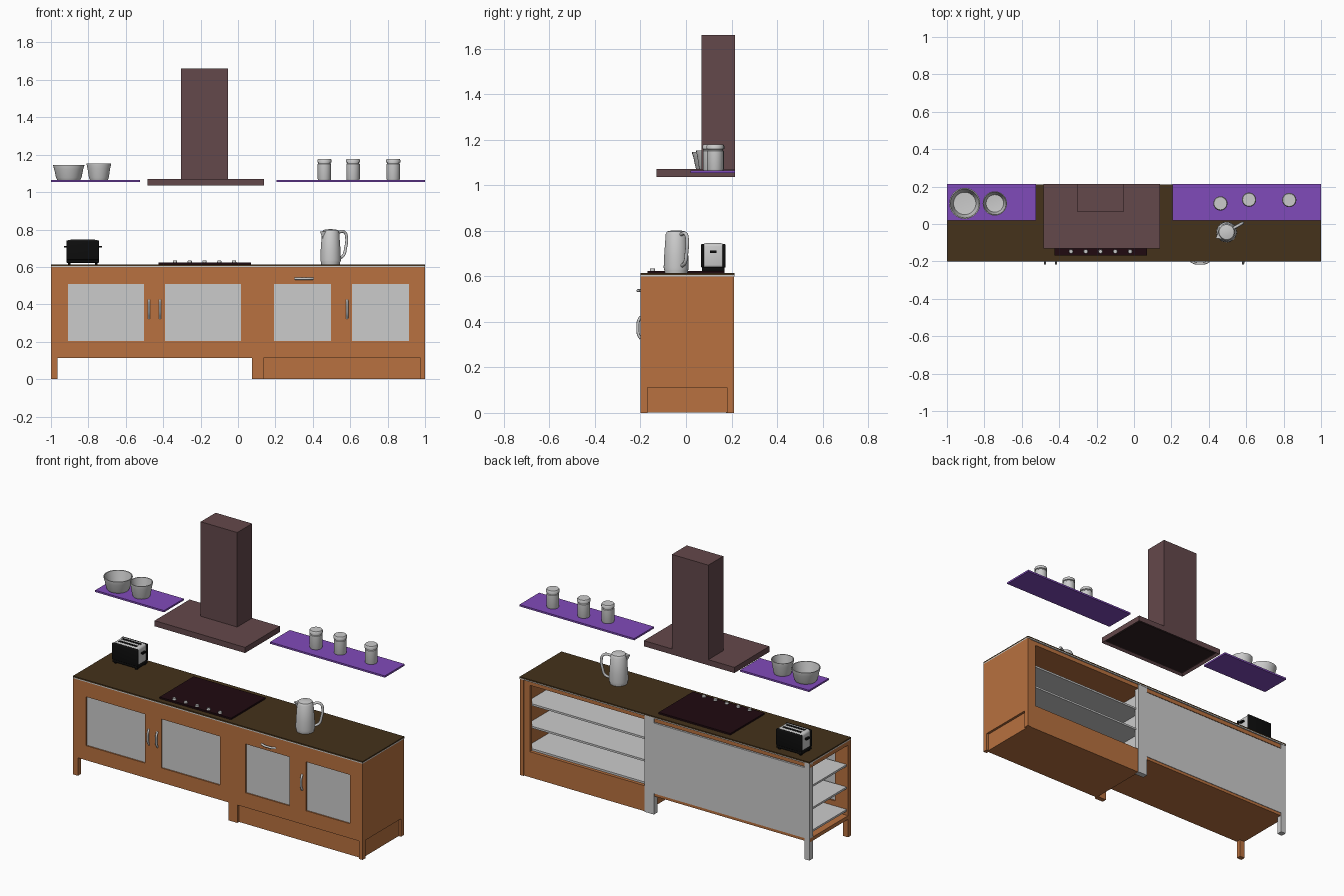
import bpy, bmesh, math
from mathutils import Vector

if "Cube" in bpy.data.objects:
    bpy.data.objects.remove(bpy.data.objects["Cube"])


def mat(name, rgb):
    m = bpy.data.materials.new(name)
    m.diffuse_color = (*rgb, 1)
    m.use_nodes = True
    m.node_tree.nodes["Principled BSDF"].inputs["Base Color"].default_value = m.diffuse_color
    return m


WOOD = mat("wood", (0.48, 0.165, 0.05))
COUNTER = mat("dark_counter", (0.058, 0.032, 0.011))
HOOD = mat("hood_metal", (0.127, 0.065, 0.07))
FILTER = mat("hood_filter", (0.03, 0.015, 0.017))
PURPLE = mat("purple_shelf", (0.216, 0.069, 0.49))
HOB = mat("hob_glass", (0.014, 0.003, 0.005))
BLACK = mat("black", (0.004, 0.004, 0.004))


def finish(bm, name, m=None, smooth=False):
    bmesh.ops.recalc_face_normals(bm, faces=bm.faces)
    me = bpy.data.meshes.new(name)
    bm.to_mesh(me)
    bm.free()
    ob = bpy.data.objects.new(name, me)
    bpy.context.collection.objects.link(ob)
    if m:
        me.materials.append(m)
    if smooth:
        bpy.ops.object.select_all(action='DESELECT')
        ob.select_set(True)
        bpy.context.view_layer.objects.active = ob
        bpy.ops.object.shade_smooth_by_angle(angle=math.radians(35))
    return ob


def box(name, x, y, z, m=None, bevel=0):
    bm = bmesh.new()
    bmesh.ops.create_cube(bm, size=1)
    for v in bm.verts:
        v.co = [(a + b) / 2 + c * (b - a) for (a, b), c in zip((x, y, z), v.co)]
    if bevel:
        bmesh.ops.bevel(bm, geom=bm.edges[:], offset=bevel, segments=3,
                        profile=0.5, affect='EDGES')
    return finish(bm, name, m, bool(bevel))


def plate(name, us, zs, holes, to_world, depth, m):
    """Upright panel: a grid of cells with some left out, given thickness."""
    bm = bmesh.new()
    vs = [[bm.verts.new(to_world(u, z)) for z in zs] for u in us]
    for i in range(len(us) - 1):
        for j in range(len(zs) - 1):
            if (i, j) not in holes:
                bm.faces.new((vs[i][j], vs[i + 1][j], vs[i + 1][j + 1], vs[i][j + 1]))
    bmesh.ops.delete(bm, geom=[v for v in bm.verts if not v.link_faces], context='VERTS')
    ext = bmesh.ops.extrude_face_region(bm, geom=bm.faces[:], use_keep_orig=True)
    bmesh.ops.translate(bm, vec=depth, verts=[v for v in ext["geom"] if isinstance(v, bmesh.types.BMVert)])
    return finish(bm, name, m)


def lathe(name, profile, x, y, m=None, sides=32):
    bm = bmesh.new()
    vs = [bm.verts.new((x + r, y, z)) for r, z in profile]
    es = [bm.edges.new(p) for p in zip(vs, vs[1:])]
    bmesh.ops.spin(bm, geom=vs + es, cent=(x, y, 0), axis=(0, 0, 1),
                   angle=math.tau, steps=sides)
    bmesh.ops.remove_doubles(bm, verts=bm.verts, dist=1e-5)
    return finish(bm, name, m, True)


def tube(name, points, radius, m=None):
    cu = bpy.data.curves.new(name, 'CURVE')
    cu.dimensions = '3D'
    cu.bevel_depth = radius
    cu.bevel_resolution = 2
    cu.resolution_u = 6
    cu.use_fill_caps = True
    sp = cu.splines.new('BEZIER')
    sp.bezier_points.add(len(points) - 1)
    for p, co in zip(sp.bezier_points, points):
        p.co = co
        p.handle_left_type = p.handle_right_type = 'AUTO'
    ob = bpy.data.objects.new(name, cu)
    bpy.context.collection.objects.link(ob)
    if m:
        cu.materials.append(m)
    return ob


# Cabinet front with window openings and leg cut-outs
xs = [-1, -.965, -.909, -.503, -.39, .016, .075, .135, .192, .497, .61, .914, .975, 1]
low = {(i, 0) for i in (1, 2, 3, 4, 5, 7, 8, 9, 10, 11)}
windows = [2, 4, 8, 10]
plate("cabinet_front", xs, [0, .112, .203, .508, .6], low | {(i, 2) for i in windows},
      lambda u, z: (u, -.2, z), Vector((0, .03, 0)), WOOD)
for n, i in enumerate(windows):
    box(f"door_pane_{n + 1}", (xs[i], xs[i + 1]), (-.192, -.18), (.203, .508))

# Right end, back frame, carcass and plinth
plate("cabinet_right_end", [-.17, .18, .21], [0, .112, .6], {(0, 0)},
      lambda u, z: (1, u, z), Vector((-.025, 0, 0)), WOOD)
plate("back_opening_frame", [.14, .935, .975], [.112, .16, .575, .6], {(0, 1)},
      lambda u, z: (u, .205, z), Vector((0, -.02, 0)), WOOD)
box("cabinet_floor", (-1, .975), (-.17, .205), (.112, .135), WOOD)
box("cabinet_top", (-1, .975), (-.17, .205), (.575, .6), WOOD)
box("plinth", (.135, .985), (-.185, .205), (.001, .112), WOOD)
box("back_panel", (-.965, .075), (.19, .208), (.13, .57))
box("divider", (.075, .095), (-.17, .18), (.135, .575))
box("back_left_post", (-1, -.965), (.175, .21), (0, .6))
box("back_middle_post", (.075, .14), (.175, .21), (0, .6))
for n, z in enumerate((.16, .3, .44)):
    box(f"left_shelf_{n + 1}", (-.99, .075), (-.17, .19), (z, z + .012))
    box(f"right_shelf_{n + 1}", (.095, .975), (-.17, .185), (z, z + .012))

# Countertop
box("counter_underlay", (-1, 1), (-.2, .212), (.6, .606))
box("countertop", (-1, 1), (-.2, .212), (.606, .614), COUNTER)

# Bow handles
for n, x in enumerate((-.476, -.417, .583)):
    tube(f"door_handle_{n + 1}", [(x, -.198, .325), (x, -.209, .345), (x, -.211, .374),
                                  (x, -.209, .403), (x, -.198, .423)], .0065)
tube("drawer_handle", [(.305, -.198, .537), (.325, -.209, .537), (.353, -.211, .537),
                       (.381, -.209, .537), (.401, -.198, .537)], .0065)

# Hob with five knobs
box("hob", (-.425, .07), (-.168, .17), (.614, .624), HOB)
for n in range(5):
    lathe(f"hob_knob_{n + 1}", [(0, .634), (.010, .634), (.012, .624), (0, .624)],
          -.337 + .079 * n, -.147, None, 16)

# Extractor hood: canopy with recessed underside, and chimney
bm = bmesh.new()
bmesh.ops.create_cube(bm, size=1)
for v in bm.verts:
    v.co = (-.1725 + v.co.x * .625, .0425 + v.co.y * .345, 1.0525 + v.co.z * .035)
under = [f for f in bm.faces if f.normal.z < -.9]
bmesh.ops.inset_region(bm, faces=under, thickness=.02)
bmesh.ops.translate(bm, vec=(0, 0, .012), verts=under[0].verts[:])
finish(bm, "hood_canopy", HOOD)
box("hood_filter", (-.464, .119), (-.109, .194), (1.045, 1.048), FILTER)
box("hood_chimney", (-.305, -.053), (.068, .215), (1.069, 1.66), HOOD)

# Wall shelves
box("left_wall_shelf", (-1, -.525), (.02, .215), (1.054, 1.065), PURPLE)
box("right_wall_shelf", (.207, 1), (.02, .215), (1.054, 1.065), PURPLE)

# Bowls
for n, (x, r, h) in enumerate(((-.905, .083, .08), (-.744, .065, .087))):
    b = 1.065
    lathe(f"bowl_{n + 1}", [(0, b), (r * .74, b), (r * .82, b + h * .15), (r * .93, b + h * .7),
                            (r, b + h * .93), (r, b + h), (r * .93, b + h),
                            (r * .86, b + h * .7), (r * .72, b + h * .15), (0, b + h * .1)], x, .11)

# Canisters with lids
for n, (x, y) in enumerate(((.462, .11), (.615, .13), (.83, .128))):
    lathe(f"canister_{n + 1}", [(0, 1.065), (.034, 1.065), (.036, 1.07), (.036, 1.15),
                                (.033, 1.153), (.033, 1.157), (.038, 1.159), (.038, 1.172),
                                (.034, 1.178), (0, 1.178)], x, y)

# Toaster
box("toaster_body", (-.915, -.745), (.072, .168), (.636, .745), None, .014)
box("toaster_base", (-.918, -.742), (.07, .17), (.622, .64), BLACK, .004)
for n, (y0, y1) in enumerate(((.066, .08), (.16, .174))):
    box(f"toaster_side_{n + 1}", (-.918, -.742), (y0, y1), (.638, .742), BLACK, .005)
    yc = .102 + .036 * n
    box(f"toaster_slot_{n + 1}", (-.895, -.765), (yc - .009, yc + .009), (.74, .746), BLACK)
for n, x in enumerate((-.93, -.742)):
    box(f"toaster_lever_{n + 1}", (x, x + .014), (.105, .135), (.703, .713), BLACK)
for x in (-.91, -.765):
    for y in (.075, .15):
        box("toaster_foot", (x, x + .015), (y, y + .015), (.614, .623), BLACK)

# Kettle: body, spout and angled handle
kx, ky = .495, -.043
lathe("kettle_base", [(0, .614), (.05, .614), (.052, .628), (0, .628)], kx, ky)
lathe("kettle_body", [(0, .628), (.054, .628), (.055, .64), (.053, .69), (.046, .785),
                      (.043, .79), (.04, .797), (.02, .801), (0, .802)], kx, ky)
d = Vector((.87, .49, 0))
c = Vector((kx, ky, 0))
tube("kettle_handle", [c + d * r + Vector((0, 0, z)) for r, z in
                       ((.035, .782), (.085, .786), (.098, .76), (.092, .70), (.078, .66), (.05, .645))], .008)
bm = bmesh.new()
s = Vector((-d.y, d.x, 0))
tip = bm.verts.new(c - d * .066 + Vector((0, 0, .79)))
ring = [bm.verts.new(c - d * .04 + s * a + Vector((0, 0, z)))
        for a, z in ((-.022, .79), (.022, .79), (0, .735))]
for a in range(3):
    bm.faces.new((tip, ring[a], ring[(a + 1) % 3]))
bm.faces.new(ring)
finish(bm, "kettle_spout")
